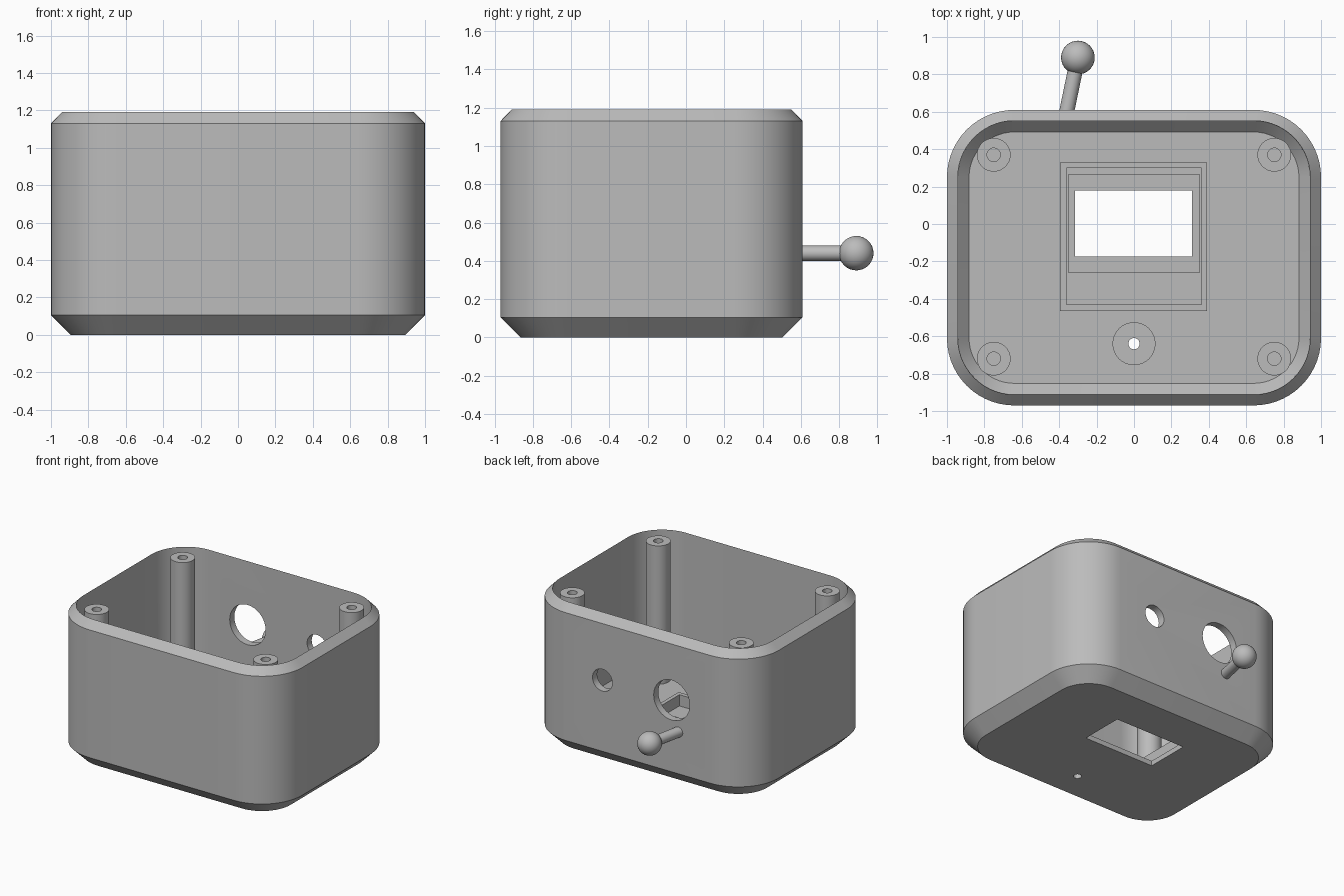
import bpy, bmesh
from math import sin, cos, pi
from mathutils import Vector

if "Cube" in bpy.data.objects:
    bpy.data.objects.remove(bpy.data.objects["Cube"], do_unlink=True)

grey = bpy.data.materials.new("plain grey")
grey.use_nodes = True
grey.diffuse_color = (0.5, 0.5, 0.5, 1)
grey.node_tree.nodes["Principled BSDF"].inputs["Base Color"].default_value = (0.5, 0.5, 0.5, 1)

MID_Y = -0.18      # centre of the housing
FLOOR = 0.06       # top of the floor
WALL = 0.06        # wall thickness
SEGS = 32


def circle(x, y, r, z):
    return [(x + r * cos(2 * pi * i / SEGS), y + r * sin(2 * pi * i / SEGS), z)
            for i in range(SEGS)]


def rect(x0, x1, y0, y1, z):
    return [(x0, y0, z), (x1, y0, z), (x1, y1, z), (x0, y1, z)]


def rounded(inset, z, hx=1.0, hy=0.79, radius=0.36, n=14):
    """Rounded rectangle, inset concentrically from the housing outline."""
    cx, cy, r = hx - radius, hy - radius, radius - inset
    pts = []
    for q, (sx, sy) in enumerate([(1, 1), (-1, 1), (-1, -1), (1, -1)]):
        for i in range(n + 1):
            a = (q + i / n) * pi / 2
            pts.append((sx * cx + r * cos(a), MID_Y + sy * cy + r * sin(a), z))
    return pts


def finish(obj, angle=0.5):
    bpy.ops.object.select_all(action='DESELECT')
    obj.select_set(True)
    bpy.context.view_layer.objects.active = obj
    bpy.ops.object.shade_smooth_by_angle(angle=angle)


def loft(name, rings, caps=True, closed=False):
    """Skin a list of matching loops; cap the ends or close the loop of rings."""
    bm = bmesh.new()
    loops = [[bm.verts.new(p) for p in ring] for ring in rings]
    pairs = list(zip(loops, loops[1:]))
    if closed:
        pairs.append((loops[-1], loops[0]))
    for a, b in pairs:
        for i in range(len(a)):
            j = (i + 1) % len(a)
            bm.faces.new((a[i], a[j], b[j], b[i]))
    if caps and not closed:
        bm.faces.new(loops[0][::-1])
        bm.faces.new(loops[-1])
    bmesh.ops.recalc_face_normals(bm, faces=bm.faces)
    mesh = bpy.data.meshes.new(name)
    bm.to_mesh(mesh)
    bm.free()
    mesh.materials.append(grey)
    obj = bpy.data.objects.new(name, mesh)
    bpy.context.collection.objects.link(obj)
    return obj


def cut(obj, cutter):
    mod = obj.modifiers.new("cut", 'BOOLEAN')
    mod.operation, mod.solver, mod.object = 'DIFFERENCE', 'EXACT', cutter
    bpy.context.view_layer.objects.active = obj
    bpy.ops.object.modifier_apply(modifier=mod.name)
    bpy.data.objects.remove(cutter, do_unlink=True)


def wall_cutter(x, z, r):
    return loft("wall_cutter", [[(px, y, pz) for px, pz, _ in circle(x, z, r, 0)]
                                for y in (0.45, 0.75)])


# Housing: chamfered outside, open top with a sharp rim, chamfered floor
housing = loft("housing", [
    rounded(0.105, 0), rounded(0, 0.105), rounded(0, 1.13), rounded(0.058, 1.19),
    rounded(WALL, FLOOR + 0.06), rounded(0.118, FLOOR)])

# Two round ports in the back wall
cut(housing, wall_cutter(-0.30, 0.68, 0.16))
cut(housing, wall_cutter(0.315, 0.676, 0.088))

# Display recess, window and small floor hole
cut(housing, loft("recess", [rect(-0.35, 0.35, -0.26, 0.265, z) for z in (0.04, 0.2)]))
cut(housing, loft("window", [rect(-0.315, 0.31, -0.175, 0.18, z) for z in (-0.1, 0.2)]))
cut(housing, loft("floor_hole", [circle(0, -0.64, 0.03, z) for z in (-0.1, 0.2)]))
finish(housing)

# Raised frame round the display
outer, inner = (-0.395, 0.39, -0.465, 0.33), (-0.36, 0.36, -0.43, 0.30)
loft("display_frame", [rect(*outer, FLOOR), rect(*outer, 0.15),
                       rect(*inner, 0.15), rect(*inner, FLOOR)], closed=True)

# Low boss round the floor hole
finish(loft("button_boss", [circle(0, -0.64, r, z) for r, z in
                            ((0.115, FLOOR), (0.115, 0.1), (0.03, 0.1), (0.03, FLOOR))],
            closed=True))

# Four screw posts with blind holes
for x, side in ((-0.75, "right"), (0.75, "left")):
    for y, end in ((-0.72, "front"), (0.37, "back")):
        finish(loft(f"{end}_{side}_post", [circle(x, y, r, z) for r, z in
                    ((0.09, 0.05), (0.09, 1.17), (0.036, 1.17), (0.036, 0.85))]))

# Lever rod and ball on the back wall
ball_at = Vector((-0.30, 0.89, 0.44))
root = Vector((-0.364, 0.58, 0.44))
axis = ball_at - root
bpy.ops.mesh.primitive_cylinder_add(vertices=SEGS, radius=0.04, depth=axis.length,
                                    location=(root + ball_at) / 2,
                                    rotation=axis.to_track_quat('Z', 'Y').to_euler())
rod = bpy.context.object
rod.name = "lever_rod"
bpy.ops.mesh.primitive_uv_sphere_add(segments=32, ring_count=16, radius=0.09, location=ball_at)
ball = bpy.context.object
ball.name = "lever_ball"
for part in (rod, ball):
    part.data.materials.append(grey)
    finish(part)
